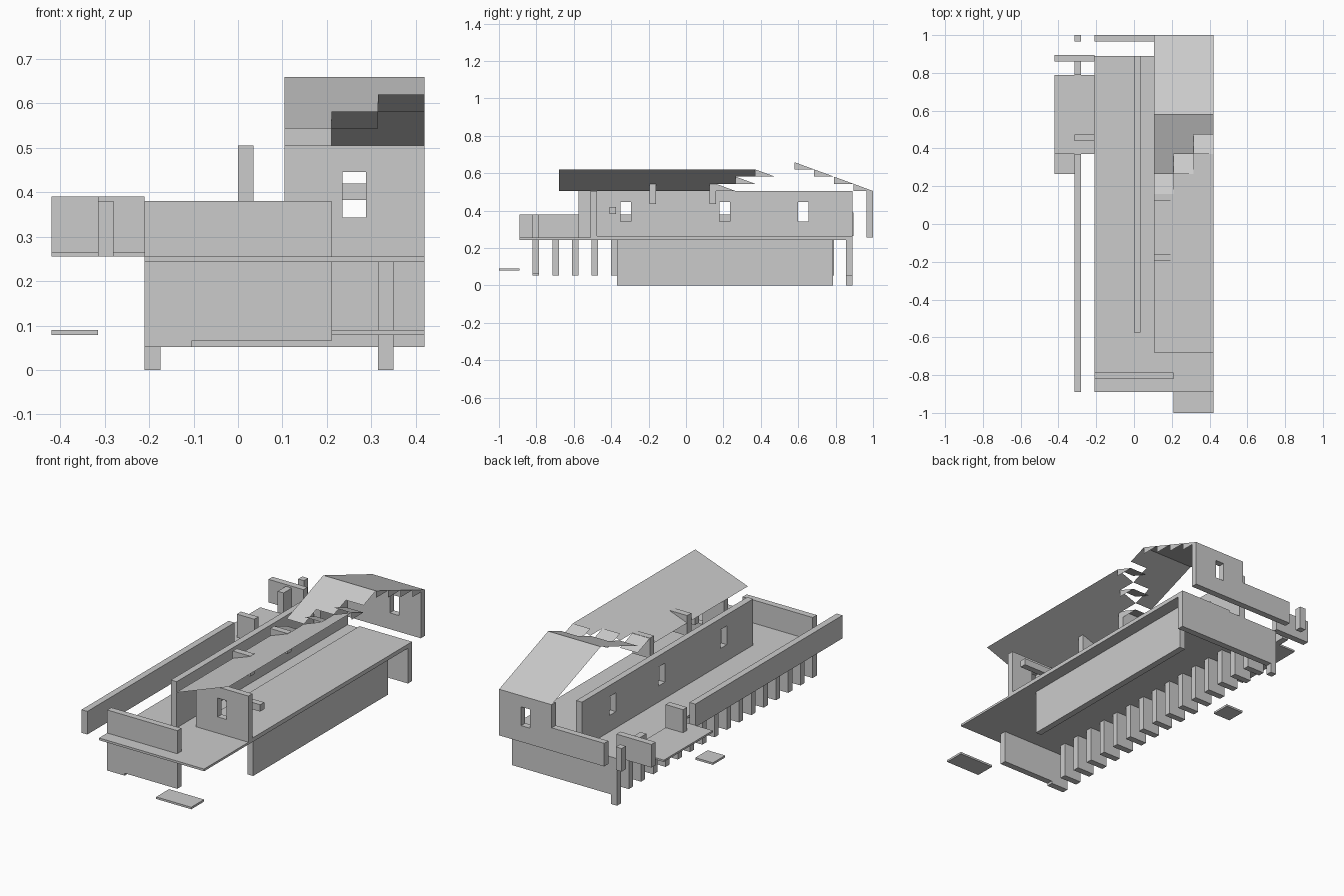
import bpy

if "Cube" in bpy.data.objects:
    bpy.data.objects.remove(bpy.data.objects["Cube"])

T = 0.105          # building module
DZ = 0.0385        # roof rise per module


def mesh(name, verts, faces):
    me = bpy.data.meshes.new(name)
    me.from_pydata(verts, [], faces)
    ob = bpy.data.objects.new(name, me)
    bpy.context.collection.objects.link(ob)
    return ob


def box(name, x, y, z):
    v = [(a, b, c) for a in x for b in y for c in z]
    f = [(0, 1, 3, 2), (4, 6, 7, 5), (0, 4, 5, 1), (2, 3, 7, 6), (0, 2, 6, 4), (1, 5, 7, 3)]
    return mesh(name, v, f)


def window(wall, x, y):
    cut = box("window_cutter", x, y, (0.343, 0.445))
    cut.hide_render = True
    cut.hide_viewport = True
    m = wall.modifiers.new("window", "BOOLEAN")
    m.object = cut
    m.solver = "EXACT"


# floors and loose plates
box("main_floor", (-0.21, 0.42), (-0.89, 0.89), (0.243, 0.255))
box("room_floor", (0.105, 0.42), (-0.475, 0.89), (0.255, 0.265))
box("balcony_floor", (-0.42, -0.21), (0.37, 0.79), (0.255, 0.265))
box("front_step_plate", (0.21, 0.42), (-1, -0.89), (0.079, 0.09))
box("side_step_plate", (-0.42, -0.315), (0.265, 0.37), (0.079, 0.09))

# lower storey
box("long_lower_wall", (0.315, 0.35), (-0.37, 0.785), (0, 0.243))
box("front_lower_wall", (-0.105, 0.21), (-0.82, -0.785), (0.065, 0.243))
box("back_lower_wall", (-0.21, 0.42), (0.855, 0.89), (0.052, 0.243))
box("corner_post", (-0.21, -0.175), (0.855, 0.89), (0, 0.243))
for i in range(16):
    y = -0.82 + i * T
    box("pier", (-0.21, -0.105), (y, y + 0.035), (0.052, 0.243))

# parapets and balcony walls
box("front_parapet", (-0.21, 0.21), (-0.82, -0.785), (0.255, 0.38))
box("side_parapet", (-0.315, -0.28), (-0.89, 0.37), (0.255, 0.38))
box("back_parapet", (-0.21, 0.105), (0.965, 1), (0.255, 0.38))
box("balcony_front_wall", (-0.315, -0.21), (0.44, 0.475), (0.265, 0.39))
box("balcony_back_wall", (-0.42, -0.21), (0.86, 0.895), (0.265, 0.39))
box("balcony_link_wall", (-0.315, -0.28), (0.79, 0.86), (0.255, 0.38))
box("balcony_post", (-0.315, -0.28), (0.965, 1), (0.255, 0.38))

# upper storey walls with windows
inner = box("inner_wall", (0, 0.035), (-0.575, 0.89), (0.255, 0.505))
for y in (-0.35, 0.18, 0.6):
    window(inner, (-0.05, 0.1), (y, y + 0.055))
for name, y in (("front_upper_wall", -0.51), ("back_upper_wall", 0.965)):
    wall = box(name, (0.105, 0.42), (y, y + 0.035), (0.255, 0.505))
    window(wall, (0.235, 0.288), (y - 0.05, y + 0.08))

# beam and blocks that break through the roof
box("beam", (0.21, 0.42), (-0.41, -0.375), (0.383, 0.42))
for y in (-0.195, 0.125):
    box("roof_block", (0.105, 0.21), (y, y + 0.035), (0.435, 0.545))

# roof sheets: side slope and front slope are stepped along the valley
Z0, RY, RZ = 0.505, 0.58, 0.505 + 4 * DZ
for i in range(3):
    x0, x1 = T + i * T, 2 * T + i * T
    y0, y1 = 0.16 + i * T, 0.265 + i * T
    z0, z1 = Z0 + i * DZ, Z0 + (i + 1) * DZ
    quad = [(0, 1, 2, 3)]
    mesh("side_roof", [(x0, -0.68, z0), (x1, -0.68, z1), (x1, y0, z1), (x0, y0, z0)], quad)
    mesh("front_roof", [(x0, y1, z1), (x1, y1, z1), (x1, RY, RZ), (x0, RY, RZ)], quad)
    mesh("valley_tile", [(x0, y0, z1), (x1, y0, z1), (x1, y1, z0), (x0, y1, z0),
                         (x1, y0, z0)], [(0, 1, 2, 3), (1, 4, 2)])
mesh("back_roof", [(0.105, RY, RZ), (0.42, RY, RZ), (0.42, 1, Z0), (0.105, 1, Z0)], [(0, 1, 2, 3)])

# small gable triangles under the back slope
for i in range(4):
    y, z = RY + i * T, RZ - i * DZ
    mesh("gable_triangle", [(0.42, y, z), (0.42, y, z - DZ), (0.42, y + T, z - DZ)], [(0, 1, 2)])
